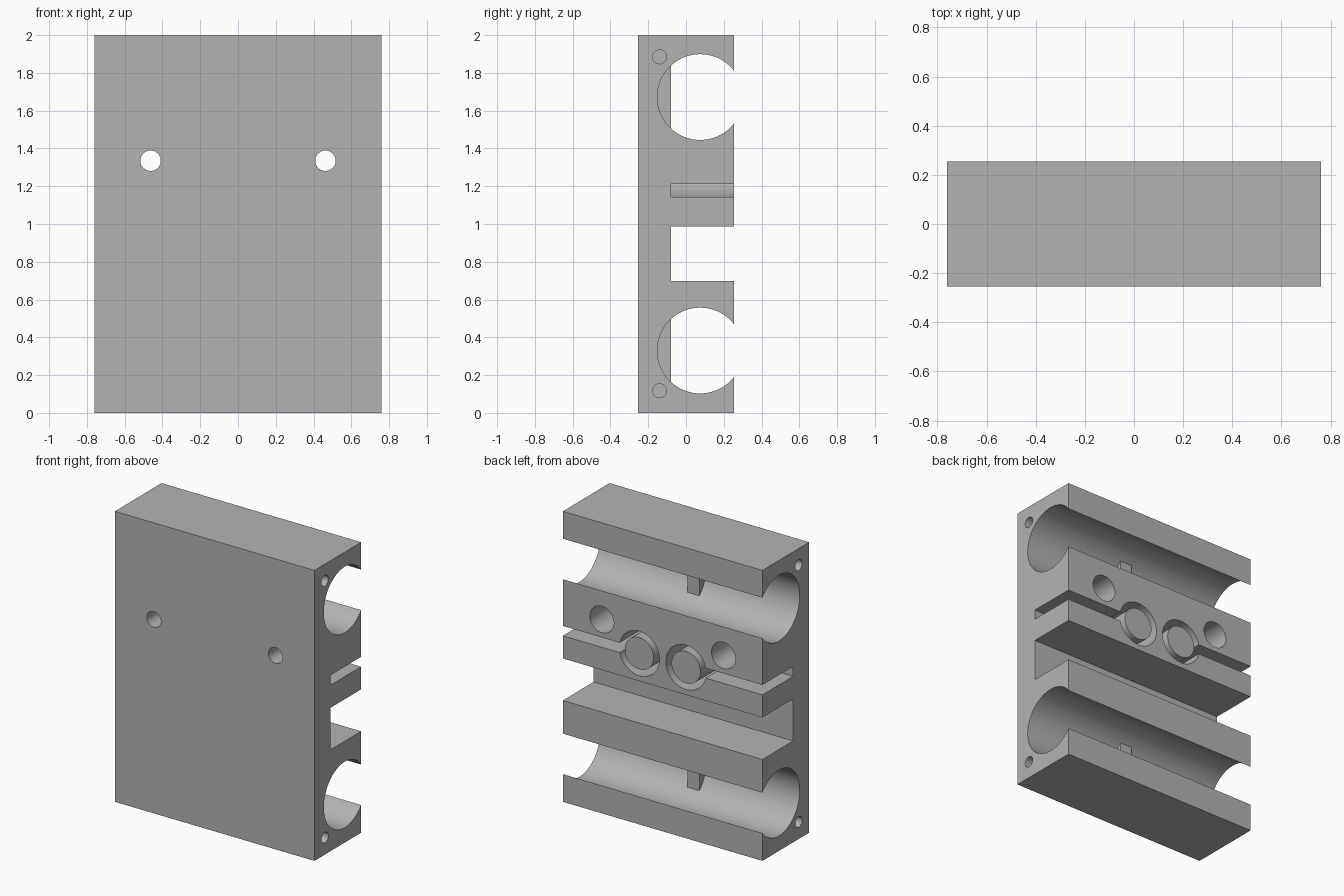
import bpy
from math import radians
from mathutils import Matrix

cube = bpy.data.objects.get("Cube")
if cube:
    bpy.data.objects.remove(cube, do_unlink=True)

W, D, H = 0.76, 0.254, 2.0      # half width, half depth, height
FLOOR = -0.08                   # y of the pocket floors
OUT = 0.4                       # cutters reach past the back face
CHANNEL_Y, CHANNEL_R = 0.075, 0.227
CHANNEL_Z = (0.33, 1.672)
SLOT_Z, RING_X = 1.177, 0.178

grey = bpy.data.materials.new("grey")
grey.use_nodes = True
colour = (0.45, 0.45, 0.45, 1)
grey.diffuse_color = colour
grey.node_tree.nodes["Principled BSDF"].inputs["Base Color"].default_value = colour


def box(name, x, y, z):
    """Box from three (low, high) ranges."""
    bpy.ops.mesh.primitive_cube_add(size=1)
    ob = bpy.context.object
    ob.name = name
    ranges = (x, y, z)
    size = Matrix.Diagonal([b - a for a, b in ranges] + [1])
    ob.data.transform(Matrix.Translation([(a + b) / 2 for a, b in ranges]) @ size)
    ob.data.materials.append(grey)
    return ob


def rod(name, axis, r, span, u, z, sides=48):
    """Cylinder along x or y over a span; u is the other horizontal position."""
    bpy.ops.mesh.primitive_cylinder_add(vertices=sides, radius=r, depth=span[1] - span[0])
    ob = bpy.context.object
    ob.name = name
    mid = sum(span) / 2
    if axis == "x":
        m = Matrix.Translation((mid, u, z)) @ Matrix.Rotation(radians(90), 4, "Y")
    else:
        m = Matrix.Translation((u, mid, z)) @ Matrix.Rotation(radians(90), 4, "X")
    ob.data.transform(m)
    ob.data.materials.append(grey)
    return ob


def smooth(ob):
    bpy.ops.object.select_all(action="DESELECT")
    ob.select_set(True)
    bpy.context.view_layer.objects.active = ob
    bpy.ops.object.shade_smooth_by_angle(angle=radians(30))


def cut(target, cutter):
    """Subtract the cutter and discard it."""
    mod = target.modifiers.new("cut", "BOOLEAN")
    mod.operation, mod.solver, mod.object = "DIFFERENCE", "EXACT", cutter
    bpy.context.view_layer.objects.active = target
    bpy.ops.object.modifier_apply(modifier=mod.name)
    bpy.data.objects.remove(cutter, do_unlink=True)


block = box("block", (-W, W), (-D, D), (0, H))

# Round channels along the width
for z in CHANNEL_Z:
    cut(block, rod("channel", "x", CHANNEL_R, (-1, 1), CHANNEL_Y, z, 96))

# Wide rectangular groove
cut(block, box("groove", (-1, 1), (FLOOR, OUT), (0.698, 0.987)))

for s in (-1, 1):
    # Narrow slot leading in from the side to a round pocket
    cut(block, box("slot", sorted((s * RING_X, s)), (FLOOR, OUT),
                   (SLOT_Z - 0.034, SLOT_Z + 0.034)))
    cut(block, rod("pocket", "y", 0.153, (FLOOR, OUT), s * RING_X, SLOT_Z))
    # Through hole with a wide bore from the back
    cut(block, rod("bolt_hole", "y", 0.054, (-OUT, OUT), s * 0.463, 1.335))
    cut(block, rod("bolt_bore", "y", 0.091, (FLOOR, OUT), s * 0.463, 1.335))
    # Blind corner holes in the side faces
    for z in (0.117, 1.885):
        cut(block, rod("side_hole", "x", 0.037, sorted((s * 0.46, s)), -0.14, z, 32))
smooth(block)

# Round posts inside the pockets
for s, side in ((1, "left"), (-1, "right")):
    smooth(rod(side + "_post", "y", 0.11, (FLOOR - 0.02, D), s * RING_X, SLOT_Z))

# Short stop ribs in the middle of the channels
for z, level in zip(CHANNEL_Z, ("lower", "upper")):
    box(level + "_rib", (-0.046, 0.046), (-0.18, FLOOR), (z - 0.167, z + 0.167))
